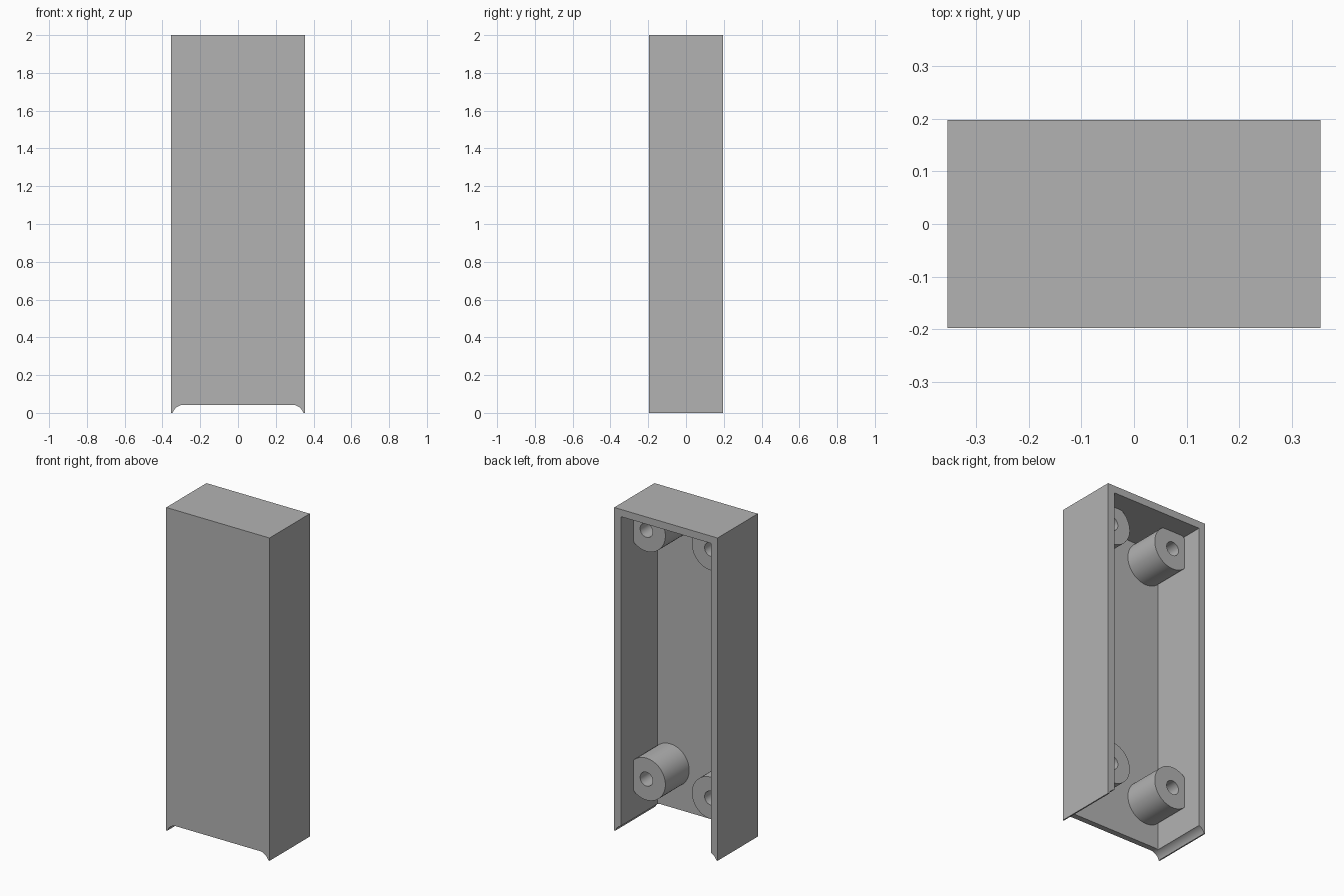
import bpy, bmesh, math

cube = bpy.data.objects.get("Cube")
if cube:
    bpy.data.objects.remove(cube, do_unlink=True)

W, D, H = 0.354, 0.197, 2.0      # half width, half depth, height
WALL, PLATE = 0.045, 0.036       # side wall and front plate thickness
INNER_X, INNER_Y, INNER_Z = W - WALL, -D + PLATE, H - WALL

grey = bpy.data.materials.new("plain grey")
grey.use_nodes = True
grey.diffuse_color = (0.45, 0.45, 0.45, 1)
grey.node_tree.nodes["Principled BSDF"].inputs["Base Color"].default_value = (0.45, 0.45, 0.45, 1)


def make_object(name, bm):
    bmesh.ops.recalc_face_normals(bm, faces=bm.faces)
    mesh = bpy.data.meshes.new(name)
    bm.to_mesh(mesh)
    bm.free()
    mesh.materials.append(grey)
    obj = bpy.data.objects.new(name, mesh)
    bpy.context.collection.objects.link(obj)
    return obj


def extrude_profile(name, points, y0, y1):
    """Solid made by sweeping an x-z outline along y."""
    bm = bmesh.new()
    face = bm.faces.new([bm.verts.new((x, y0, z)) for x, z in points])
    swept = bmesh.ops.extrude_face_region(bm, geom=[face])["geom"]
    moved = [v for v in swept if isinstance(v, bmesh.types.BMVert)]
    bmesh.ops.translate(bm, verts=moved, vec=(0, y1 - y0, 0))
    return make_object(name, bm)


def smooth(obj):
    bpy.ops.object.select_all(action="DESELECT")
    obj.select_set(True)
    bpy.context.view_layer.objects.active = obj
    bpy.ops.object.shade_smooth_by_angle(angle=math.radians(30))


# Housing: tall block whose bottom edge is relieved with rounded corners
R, RISE, TIP = 0.064, 0.043, 0.346
sweep = math.acos(1 - RISE / R)
arc_x = TIP - R * math.sin(sweep)
arc = [(arc_x + R * math.sin(a), RISE - R + R * math.cos(a))
       for a in (sweep * i / 12 for i in range(13))]
right_half = arc + [(W, 0), (W, H)]
outline = right_half + [(-x, z) for x, z in reversed(right_half)]
housing = extrude_profile("housing", outline, -D, D)

# Cavity: open at the back and the bottom
cavity = extrude_profile("cavity_cutter", [(-INNER_X, -0.2), (INNER_X, -0.2),
                         (INNER_X, INNER_Z), (-INNER_X, INNER_Z)], INNER_Y, D + 0.1)
cavity.hide_render = True
cut = housing.modifiers.new("cavity", "BOOLEAN")
cut.operation = "DIFFERENCE"
cut.solver = "EXACT"
cut.object = cavity
smooth(housing)
bpy.ops.object.modifier_apply(modifier=cut.name)
bpy.data.objects.remove(cavity, do_unlink=True)


def screw_boss(name, side, cz):
    """Hollow post from the front plate, trimmed flat where it meets the walls."""
    cx, radius, hole, n = 0.221, 0.13, 0.043, 64
    bm = bmesh.new()
    loops = []
    for r, y in ((radius, INNER_Y), (radius, D - 0.125), (hole, D - 0.125), (hole, INNER_Y)):
        ring = []
        for i in range(n):
            a = math.tau * i / n
            x = min(cx + r * math.cos(a), INNER_X)
            z = min(cz + r * math.sin(a), INNER_Z)
            ring.append(bm.verts.new((side * x, y, z)))
        loops.append(ring)
    for lower, upper in zip(loops, loops[1:]):
        for i in range(n):
            j = (i + 1) % n
            bm.faces.new((lower[i], lower[j], upper[j], upper[i]))
    smooth(make_object(name, bm))


# Four screw bosses
for side, label in ((1, "left"), (-1, "right")):
    for cz, level in ((0.305, "lower"), (1.846, "upper")):
        screw_boss(f"{level}_{label}_screw_boss", side, cz)
